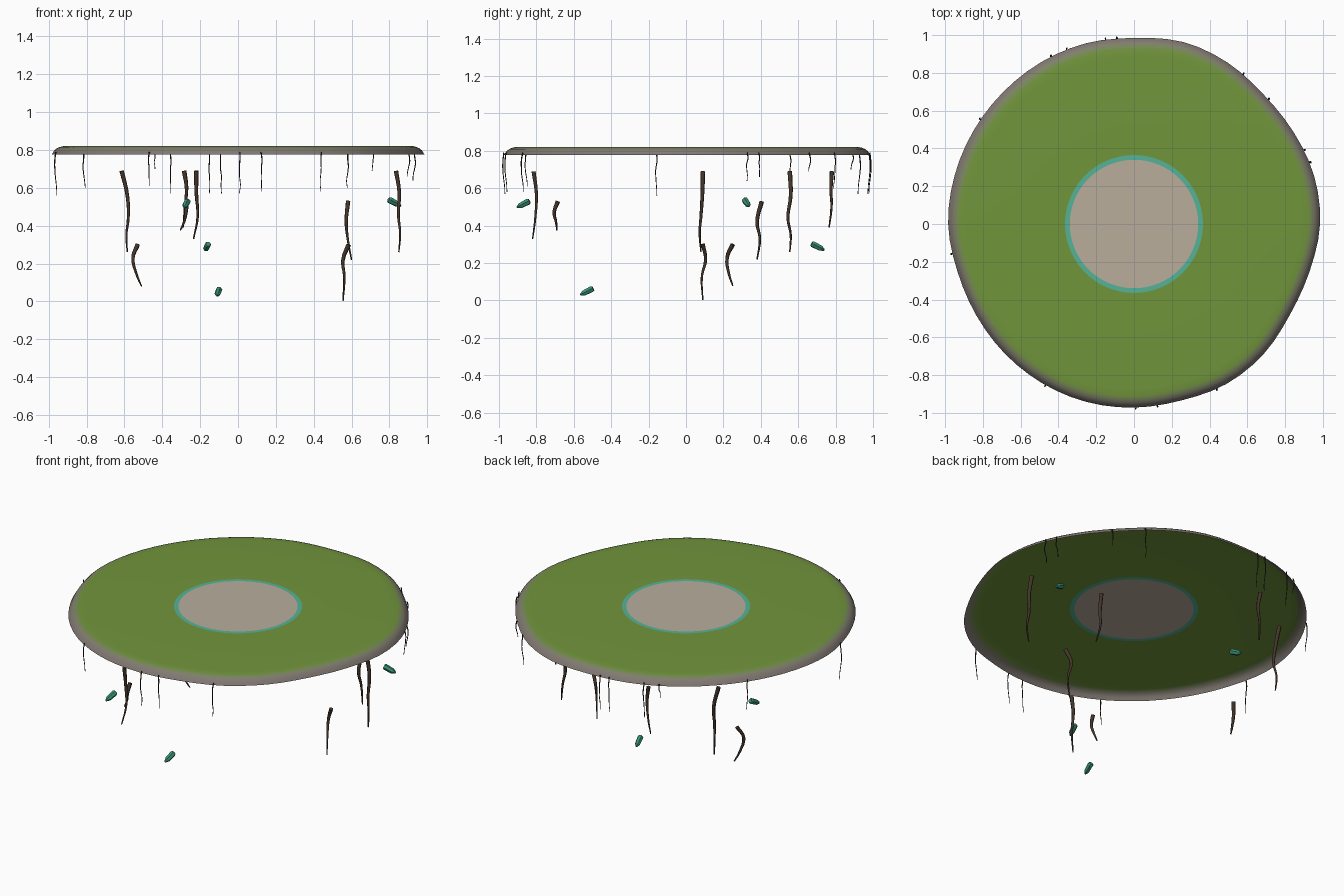
import bpy, bmesh, math, random
from mathutils import Vector

random.seed(4)
cube = bpy.data.objects.get("Cube")
if cube:
    bpy.data.objects.remove(cube, do_unlink=True)


def material(name, color):
    mat = bpy.data.materials.new(name)
    mat.use_nodes = True
    rgba = (*color, 1.0)
    mat.diffuse_color = rgba
    shader = mat.node_tree.nodes["Principled BSDF"]
    shader.inputs["Base Color"].default_value = rgba
    shader.inputs["Roughness"].default_value = 0.9
    return mat


def blend(a, b, t):
    return tuple(p + (q - p) * t for p, q in zip(a, b))


GRASS = (0.165, 0.3, 0.044)
STONE = (0.22, 0.19, 0.168)
grass = material("grass green", GRASS)
grass_edge = material("grass edge", blend(GRASS, STONE, 0.3))
stone_edge = material("stone edge", blend(GRASS, STONE, 0.7))
stone = material("rim stone", STONE)
sand = material("plaza sand", (0.48, 0.42, 0.33))
teal = material("ring teal", (0.09, 0.45, 0.31))
bark = material("root bark", (0.06, 0.036, 0.024))
thread = material("thread brown", (0.035, 0.024, 0.017))
gem = material("crystal green", (0.042, 0.29, 0.19))


def add_mesh(name, bm, mats, smooth):
    bmesh.ops.recalc_face_normals(bm, faces=bm.faces)
    for face in bm.faces:
        face.smooth = smooth
    mesh = bpy.data.meshes.new(name)
    bm.to_mesh(mesh)
    bm.free()
    obj = bpy.data.objects.new(name, mesh)
    bpy.context.collection.objects.link(obj)
    for mat in mats:
        mesh.materials.append(mat)
    return obj


# Uneven island outline: radius every fifteen degrees
OUTLINE = [.985, .987, .975, .97, .988, .998, .985, .99, .988, .984, .983, .984,
           .984, .968, .965, .969, .973, .975, .972, .967, .978, .972, .955, .963]


def outline(angle):
    n = len(OUTLINE)
    t = (angle / math.tau * n) % n
    i, f = int(t), t % 1
    a, b, c, d = (OUTLINE[(i + k) % n] for k in (-1, 0, 1, 2))
    return b + f / 2 * (c - a + f * (2 * a - 5 * b + 4 * c - d + f * (3 * (b - c) + d - a)))


# Island: an open shell of concentric bands with a rounded rim
def build_island():
    mats = [sand, teal, grass, grass_edge, stone_edge, stone]
    bands = [(0.34, .822, 0), (0.365, .822, 1), (0.9, .822, 2), (0.94, .82, 2),
             (0.957, .816, 3), (0.974, .809, 4), (0.988, .797, 5), (1.0, .777, 5)]
    segments = 72
    bm = bmesh.new()
    centre = bm.verts.new((0, 0, .822))
    previous = None
    for scale, z, slot in bands:
        ring = []
        for k in range(segments):
            angle = math.tau * k / segments
            r = scale * (outline(angle) if scale > 0.5 else 1)
            ring.append(bm.verts.new((r * math.cos(angle), r * math.sin(angle), z)))
        for k in range(segments):
            j = (k + 1) % segments
            if previous:
                face = bm.faces.new((previous[k], ring[k], ring[j], previous[j]))
            else:
                face = bm.faces.new((centre, ring[k], ring[j]))
            face.material_index = slot
        previous = ring
    add_mesh("island_top", bm, mats, True)


# Tapered strands along smooth paths, joined in one mesh
def build_strands(name, paths, thickness, tip, mat):
    curve = bpy.data.curves.new(name, "CURVE")
    curve.dimensions = "3D"
    curve.bevel_depth = thickness
    curve.bevel_resolution = 1
    curve.resolution_u = 4
    curve.use_fill_caps = True
    for path in paths:
        spline = curve.splines.new("BEZIER")
        spline.bezier_points.add(len(path) - 1)
        for i, (point, co) in enumerate(zip(spline.bezier_points, path)):
            point.co = co
            point.handle_left_type = point.handle_right_type = "AUTO"
            point.radius = 1 + (tip - 1) * i / (len(path) - 1)
    curve.materials.append(mat)
    obj = bpy.data.objects.new(name, curve)
    bpy.context.collection.objects.link(obj)
    bpy.ops.object.select_all(action="DESELECT")
    obj.select_set(True)
    bpy.context.view_layer.objects.active = obj
    bpy.ops.object.convert(target="MESH")


# Thick hanging roots
ROOTS = [
    [(-.615, .555, .69), (-.585, .56, .56), (-.58, .545, .44), (-.59, .56, .35), (-.585, .555, .26)],
    [(.835, .09, .69), (.852, .088, .58), (.848, .08, .45), (.857, .073, .36), (.85, .08, .26)],
    [(-.22, -.815, .69), (-.22, -.80, .57), (-.213, -.805, .45), (-.235, -.82, .33)],
    [(-.285, .78, .69), (-.272, .775, .6), (-.28, .778, .5), (-.29, .765, .39)],
    [(-.27, -.685, .53), (-.275, -.705, .47), (-.285, -.695, .42), (-.305, -.69, .375)],
    [(.582, .405, .53), (.572, .38, .42), (.58, .395, .33), (.6, .38, .22)],
    [(.585, .09, .30), (.555, .105, .22), (.562, .085, .13), (.555, .09, .002)],
    [(-.53, .25, .30), (-.555, .22, .23), (-.535, .23, .14), (-.51, .25, .08)],
]


# Fine threads hanging from the rim: angle in degrees and lower end
THREADS = [(98.9, .57), (95.2, .57), (116.3, .7), (111, .57), (145.7, .6), (189.3, .56), (241.1, .61),
           (270.6, .57), (277.4, .58), (296.6, .58), (53.9, .6), (42.9, .69), (23.5, .66), (19.3, .64)]


def thread_path(degrees, low):
    angle = math.radians(degrees)
    outward = Vector((math.cos(angle), math.sin(angle), 0))
    side = Vector((-outward.y, outward.x, 0))
    path = []
    for i in range(6):
        t = i / 5
        r = outline(angle) + 0.006 * math.sin(t * math.pi * 1.5) + 0.002
        co = outward * r + side * random.uniform(-.004, .004)
        path.append((co.x, co.y, .79 + (low - .79) * t))
    return path


# Floating crystals: six-sided, blunt inside, pointed outwards and down
def build_crystal(name, centre):
    bm = bmesh.new()
    centre = Vector(centre)
    flat = Vector((centre.x, centre.y, 0)).normalized()
    axis = (flat - Vector((0, 0, 0.5))).normalized()
    side = Vector((-flat.y, flat.x, 0))
    up = axis.cross(side)
    rings = []
    for along, radius in ((-.038, .013), (-.03, .018), (.018, .016), (.04, .005)):
        ring = []
        for k in range(6):
            a = math.tau * k / 6
            ring.append(bm.verts.new(centre + axis * along + (side * math.cos(a) + up * math.sin(a)) * radius))
        rings.append(ring)
    for low, high in zip(rings, rings[1:]):
        for k in range(6):
            j = (k + 1) % 6
            bm.faces.new((low[k], low[j], high[j], high[k]))
    bm.faces.new(rings[0])
    bm.faces.new(rings[-1])
    add_mesh(name, bm, [gem], False)


build_island()
build_strands("hanging_roots", ROOTS, 0.0125, 0.3, bark)
build_strands("rim_threads", [thread_path(*t) for t in THREADS], 0.0035, 0.5, thread)
CRYSTALS = {"front": (-.275, -.87, .515), "left": (.827, .325, .522),
            "back": (-.165, .705, .287), "lower": (-.105, -.53, .048)}
for place, centre in CRYSTALS.items():
    build_crystal(place + "_crystal", centre)
